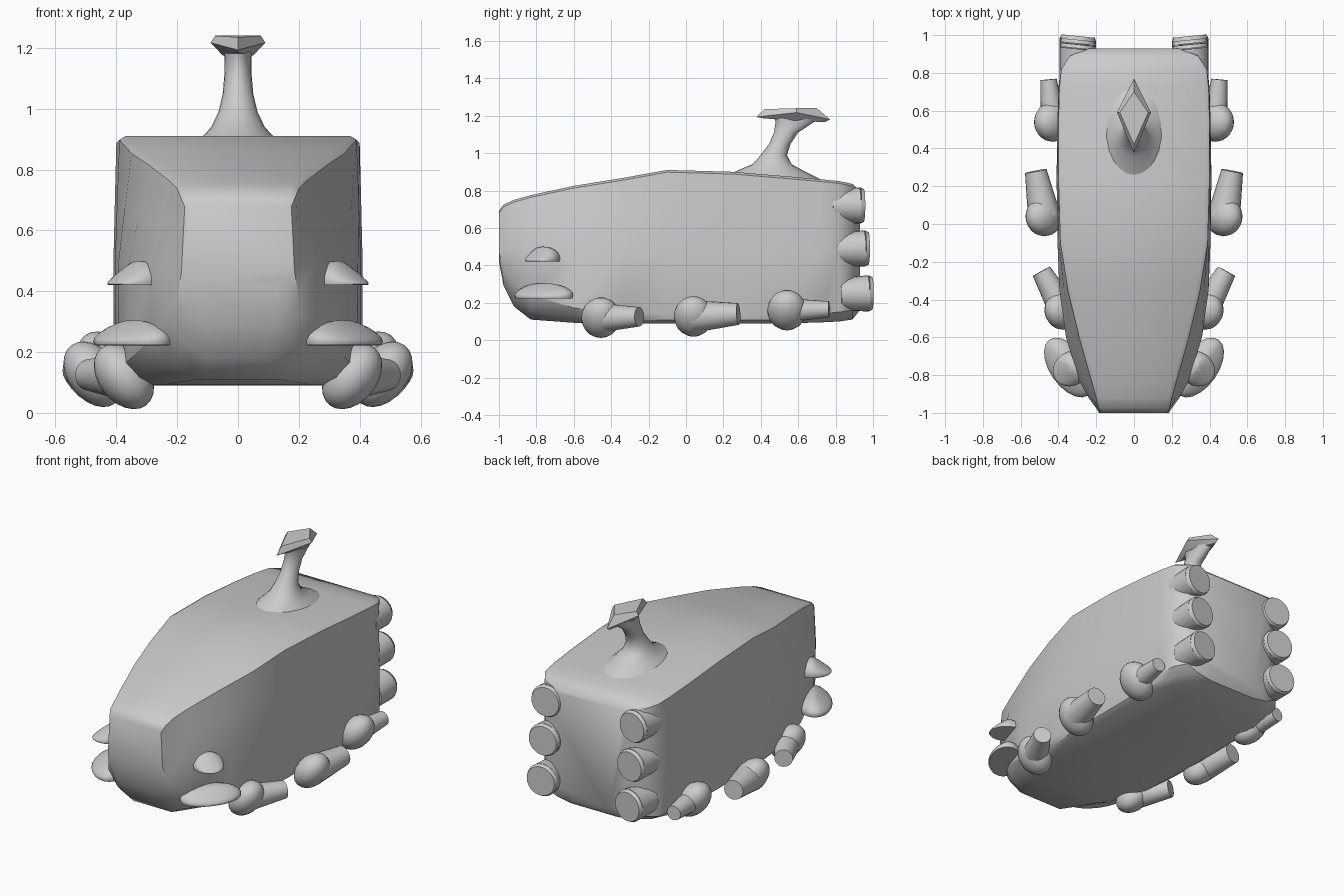
import bpy, bmesh, math
from mathutils import Vector, Matrix

if "Cube" in bpy.data.objects:
    bpy.data.objects.remove(bpy.data.objects["Cube"])


def finish(name, bm, angle=35):
    bmesh.ops.recalc_face_normals(bm, faces=bm.faces)
    me = bpy.data.meshes.new(name)
    bm.to_mesh(me)
    bm.free()
    ob = bpy.data.objects.new(name, me)
    bpy.context.collection.objects.link(ob)
    bpy.ops.object.select_all(action='DESELECT')
    ob.select_set(True)
    bpy.context.view_layer.objects.active = ob
    bpy.ops.object.shade_smooth_by_angle(angle=math.radians(angle))
    return ob


def loft(name, rings, angle=35):
    bm = bmesh.new()
    loops = [[bm.verts.new(p) for p in r] for r in rings]
    n = len(loops[0])
    for a, b in zip(loops, loops[1:]):
        for i in range(n):
            j = (i + 1) % n
            bm.faces.new((a[i], a[j], b[j], b[i]))
    bm.faces.new(loops[0])
    bm.faces.new(loops[-1])
    return finish(name, bm, angle)


def tube(bm, p, q, r1, r2, seg=20):
    p, q = Vector(p), Vector(q)
    m = Matrix.Translation((p + q) / 2) @ (q - p).to_track_quat('Z', 'Y').to_matrix().to_4x4()
    bmesh.ops.create_cone(bm, cap_ends=True, segments=seg, radius1=r1, radius2=r2,
                          depth=(q - p).length, matrix=m)


def ellipsoid(bm, c, rot, size):
    m = Matrix.Translation(c) @ rot @ Matrix.Diagonal((*size, 1))
    return bmesh.ops.create_uvsphere(bm, u_segments=20, v_segments=12, radius=1, matrix=m)['verts']


# Hull: y, bottom z, bottom / middle / top half widths, top z, chine height
sections = [
    (-1.00, .42, .13, .185, .175, .69, .05),
    (-.975, .29, .12, .20, .19, .725, .09),
    (-.92, .18, .10, .24, .20, .75, .13),
    (-.83, .11, .13, .29, .225, .775, .13),
    (-.60, .093, .24, .36, .29, .825, .08),
    (-.35, .09, .33, .395, .35, .865, .05),
    (-.10, .09, .37, .405, .39, .91, .05),
    (.25, .09, .37, .41, .40, .90, .05),
    (.55, .09, .37, .405, .40, .875, .05),
    (.72, .095, .32, .40, .395, .86, .05),
    (.82, .10, .26, .39, .385, .85, .05),
    (.89, .11, .16, .335, .34, .835, .05),
    (.93, .16, .12, .24, .25, .80, .06),
]
rings = []
for y, zb, wb, wm, wt, zt, ch in sections:
    half = [(wb, zb), ((wb + wm) / 2 + .01, zb + ch * .35), (wm, zb + ch), (wm, .48),
            ((wm + wt) / 2, (.48 + zt) / 2), (wt, zt - .012), (wt - .02, zt)]
    rings.append([(x, y, z) for x, z in half] + [(-x, y, z) for x, z in reversed(half)])
loft("hull", rings, 35)

# Tail mast: z, front y, back y, half width, blending into the hull
mast = [(.86, .20, .72, .17), (.905, .27, .63, .12), (.94, .355, .565, .088),
        (.99, .40, .54, .064), (1.05, .445, .56, .05), (1.11, .47, .60, .045),
        (1.17, .48, .69, .045), (1.21, .46, .70, .05)]
rings = []
for z, y0, y1, w in mast:
    rings.append([(w * math.cos(a), (y0 + y1) / 2 + (y1 - y0) / 2 * math.sin(a), z)
                  for a in (math.tau * i / 20 for i in range(20))])
loft("tail_mast", rings, 45)

# Diamond plate on top of the mast
low = [(0, .42, 1.185), (.05, .58, 1.175), (0, .74, 1.165), (-.05, .58, 1.175)]
rim = [(0, .375, 1.193), (.09, .59, 1.217), (0, .77, 1.18), (-.09, .59, 1.217)]
top = [(0, .42, 1.235), (.075, .59, 1.24), (0, .70, 1.24), (-.075, .59, 1.24)]
loft("tail_diamond", [low, rim, top])

# Side pods: bulb centre, nozzle end, nozzle radius
pods = [((.375, -.455, .12), (.49, -.25, .125), .052),
        ((.475, .04, .127), (.52, .28, .14), .058),
        ((.43, .54, .16), (.452, .765, .165), .043)]
for side, label in ((1, "right"), (-1, "left")):
    for i, (c, e, r) in enumerate(pods):
        bm = bmesh.new()
        ellipsoid(bm, (side * c[0], c[1], c[2]), Matrix.Rotation(side * math.radians(38), 4, 'Y'),
                  (.084, .105, .12))
        tube(bm, (side * c[0], c[1], c[2]), (side * e[0], e[1], e[2]), r * 1.5, r)
        finish(f"{label}_pod_{i + 1}", bm)

    # Rear thruster column, sunk into the back corner
    for i, (z, y1) in enumerate([(.25, .995), (.49, .975), (.72, .95)]):
        bm = bmesh.new()
        tube(bm, (side * .31, y1 - .17, z - .005), (side * .297, y1 - .02, z), .085, .097, 24)
        tube(bm, (side * .297, y1 - .02, z), (side * .295, y1, z), .097, .088, 24)
        finish(f"{label}_thruster_{i + 1}", bm)

    # Nose fins lying along the slanted cheek, thinning towards the outer edge
    turn = Matrix.Rotation(side * math.radians(55), 4, 'Z')
    out = Vector((side * .82, -.57, 0))
    for name, c, size, floor, thin in (
            ("lower_fin", (.345, -.76, .24), (.18, .10, .065), .222, .5),
            ("upper_fin", (.33, -.765, .435), (.09, .105, .065), .42, .8)):
        bm = bmesh.new()
        centre = Vector((side * c[0], c[1], c[2]))
        for v in ellipsoid(bm, centre, turn, size):
            t = max(0, (v.co - centre).dot(out) / size[1])
            v.co.z = max(floor, floor + (v.co.z - floor) * (1 - thin * t))
        finish(f"{label}_{name}", bm, 50)
